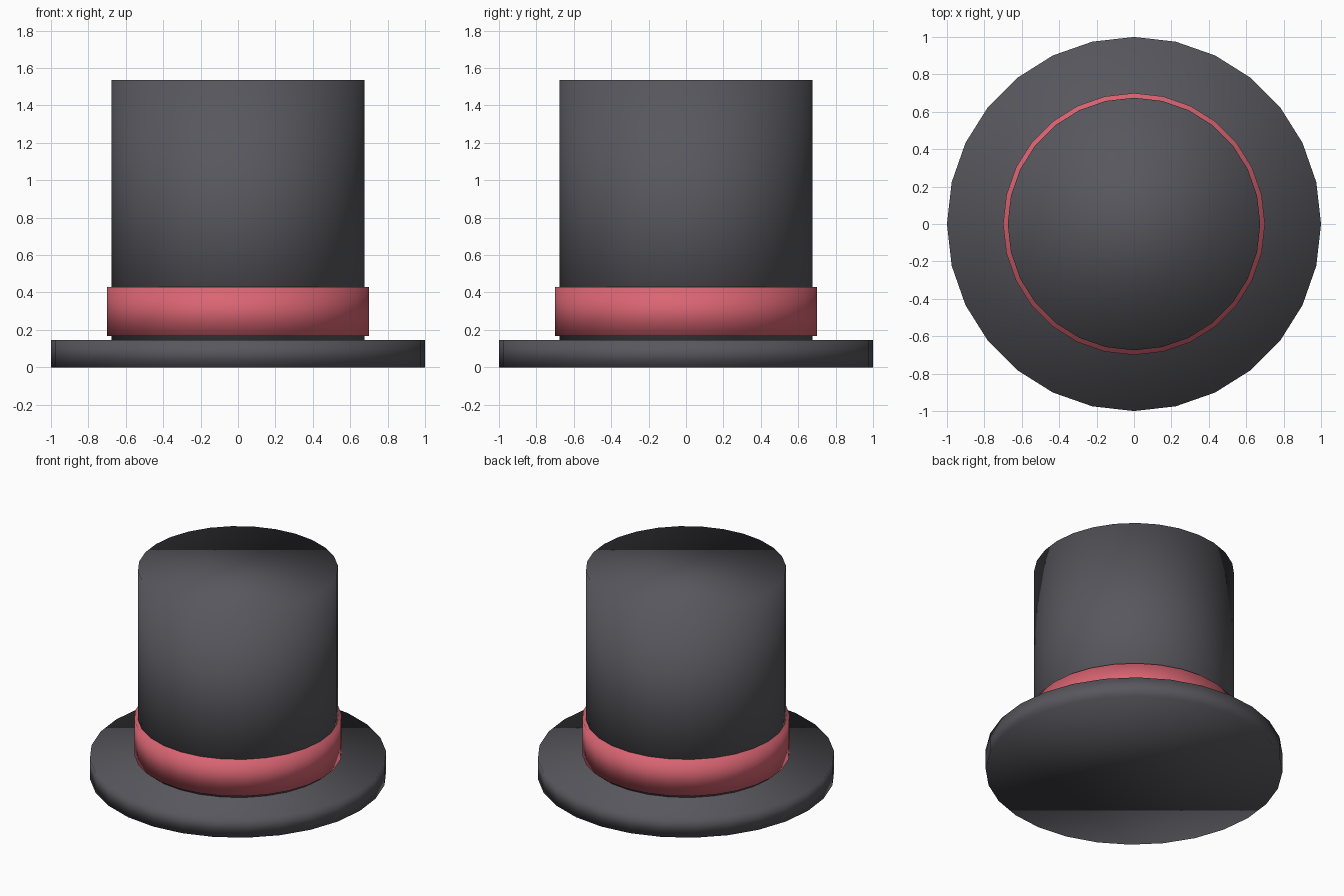
import bpy

default_cube = bpy.data.objects.get("Cube")
if default_cube:
    bpy.data.objects.remove(default_cube, do_unlink=True)

SIDES = 28


def make_material(name, colour):
    mat = bpy.data.materials.new(name)
    mat.use_nodes = True
    mat.diffuse_color = colour
    mat.node_tree.nodes["Principled BSDF"].inputs["Base Color"].default_value = colour
    return mat


def disc(name, radius, bottom, top, mat):
    """Upright cylinder between two heights, shaded smooth all over."""
    bpy.ops.mesh.primitive_cylinder_add(
        vertices=SIDES, radius=radius, depth=top - bottom,
        location=(0, 0, (bottom + top) / 2))
    obj = bpy.context.object
    obj.name = obj.data.name = name
    obj.data.materials.append(mat)
    bpy.ops.object.shade_smooth()
    return obj


felt = make_material("charcoal felt", (0.095, 0.095, 0.11, 1))
ribbon = make_material("rose ribbon", (0.70, 0.13, 0.17, 1))

# Wide flat brim
disc("brim", 1.0, 0.0, 0.147, felt)
# Tall straight crown, seated slightly into the brim
disc("crown", 0.675, 0.10, 1.536, felt)
# Ribbon band wrapped just above the brim
disc("hat_band", 0.70, 0.168, 0.43, ribbon)
